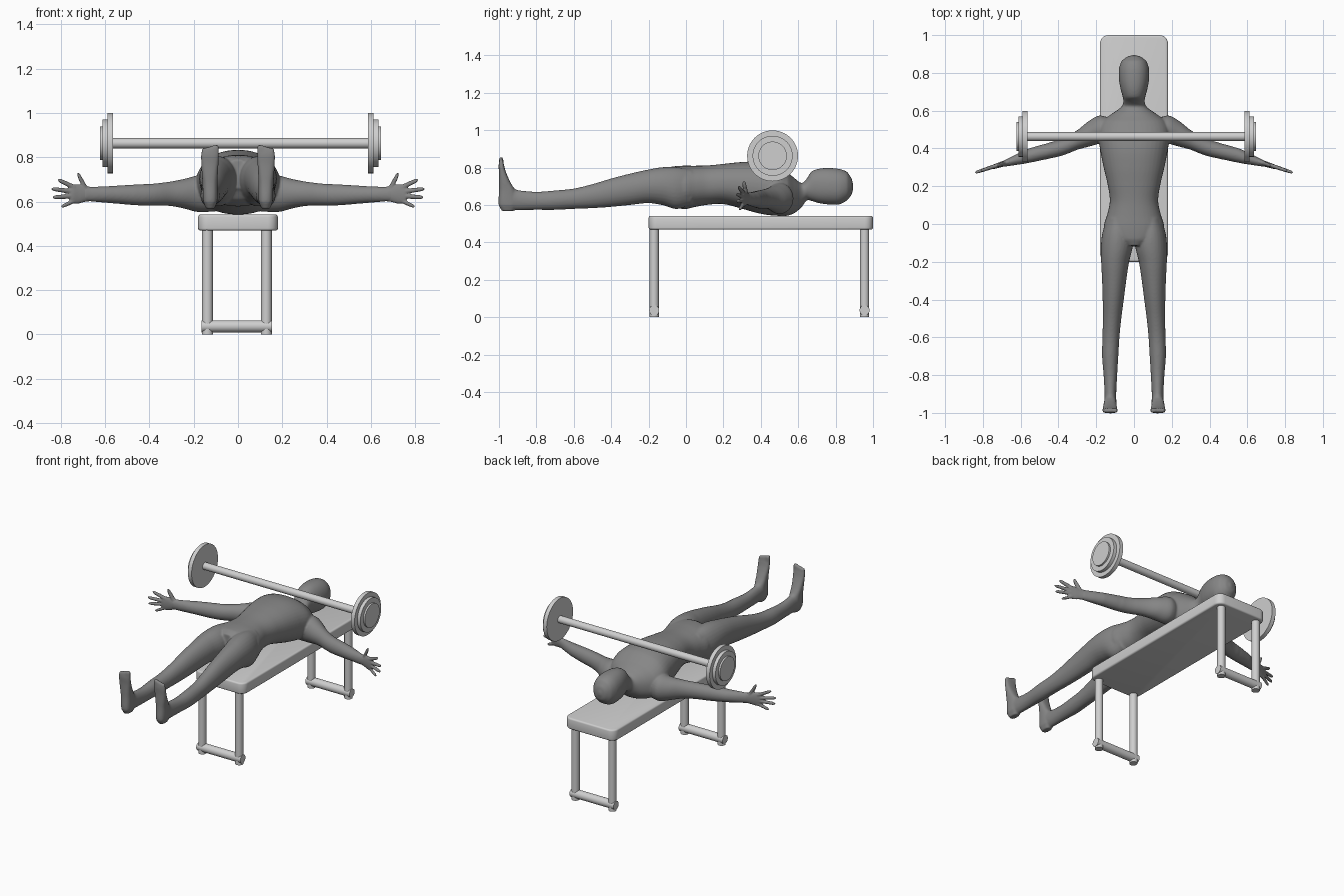
import bpy, bmesh, math
from mathutils import Vector, Matrix


def material(name, v):
    m = bpy.data.materials.new(name)
    m.diffuse_color = (v, v, v, 1)
    return m


LIGHT = material("light grey", 0.62)
BODY = material("mid grey", 0.24)


def finish(name, bm, mat, angle=35):
    bmesh.ops.recalc_face_normals(bm, faces=bm.faces)
    me = bpy.data.meshes.new(name)
    bm.to_mesh(me)
    bm.free()
    ob = bpy.data.objects.new(name, me)
    bpy.context.collection.objects.link(ob)
    me.materials.append(mat)
    bpy.ops.object.select_all(action='DESELECT')
    ob.select_set(True)
    bpy.context.view_layer.objects.active = ob
    bpy.ops.object.shade_smooth_by_angle(angle=math.radians(angle))
    return ob


def rod(bm, a, b, r, n=40):
    a, b = Vector(a), Vector(b)
    d = b - a
    mat = Matrix.Translation((a + b) / 2) @ d.to_track_quat('Z', 'Y').to_matrix().to_4x4()
    bmesh.ops.create_cone(bm, cap_ends=True, segments=n, radius1=r, radius2=r,
                          depth=d.length, matrix=mat)


def loft(bm, axis, rows, side=1, power=2.0, n=28, steps=4):
    """Rows are (station, centre u, radius u, centre v, radius v), smoothly interpolated."""
    rows = [Vector(r) for r in rows]
    path = []
    for i in range(len(rows) - 1):
        p0, p1 = rows[max(i - 1, 0)], rows[i]
        p2, p3 = rows[i + 1], rows[min(i + 2, len(rows) - 1)]
        for k in range(steps):
            t = k / steps
            p = 0.5 * (2 * p1 + (p2 - p0) * t + (2 * p0 - 5 * p1 + 4 * p2 - p3) * t * t
                       + (3 * p1 - p0 - 3 * p2 + p3) * t ** 3)
            p[0] = p1[0] + (p2[0] - p1[0]) * t
            path.append(p)
    path.append(rows[-1])
    rings = []
    for s, cu, ru, cv, rv in path:
        ring = []
        for k in range(n):
            a = 2 * math.pi * k / n
            c, d = math.cos(a), math.sin(a)
            u = cu + ru * math.copysign(abs(c) ** (2 / power), c)
            v = cv + rv * math.copysign(abs(d) ** (2 / power), d)
            x, y, z = {'x': (s, u, v), 'y': (u, s, v), 'z': (u, v, s)}[axis]
            ring.append(bm.verts.new((x * side, y, z)))
        rings.append(ring)
    for r0, r1 in zip(rings, rings[1:]):
        for k in range(n):
            j = (k + 1) % n
            bm.faces.new((r0[k], r0[j], r1[j], r1[k]))
    bm.faces.new(rings[0])
    bm.faces.new(rings[-1])


def span(s, cu, ru, lo, hi):
    return (s, cu, ru, (lo + hi) / 2, (hi - lo) / 2)


def blend(ob, voxel, rounds):
    """Fuse overlapping lofts into one soft skin."""
    m = ob.modifiers.new("fuse", 'REMESH')
    m.mode, m.voxel_size, m.use_smooth_shade = 'VOXEL', voxel, True
    m = ob.modifiers.new("soften", 'SMOOTH')
    m.factor, m.iterations = 0.5, rounds


# Bench top: rounded slab
bm = bmesh.new()
bmesh.ops.create_cube(bm, size=1, matrix=Matrix.Translation((0, 0.4, 0.505))
                      @ Matrix.Diagonal((0.36, 1.2, 0.072, 1)))
upright = [e for e in bm.edges if abs(e.verts[0].co.z - e.verts[1].co.z) > 0.01]
bmesh.ops.bevel(bm, geom=upright, offset=0.045, segments=6, profile=0.5, affect='EDGES')
rim = [e for e in bm.edges if abs(e.verts[0].co.z - e.verts[1].co.z) < 0.001]
bmesh.ops.bevel(bm, geom=rim, offset=0.01, segments=3, profile=0.5, affect='EDGES')
finish("bench_top", bm, LIGHT)

# Bench legs: two tubular frames with a floor bar
for name, y in (("front_leg_frame", -0.17), ("back_leg_frame", 0.955)):
    bm = bmesh.new()
    for x in (-0.138, 0.128):
        rod(bm, (x, y, 0), (x, y, 0.48), 0.0245, 24)
    rod(bm, (-0.164, y, 0.037), (0.154, y, 0.037), 0.027, 24)
    finish(name, bm, LIGHT)

# Barbell: bar and stepped discs
BX, BY, BZ = 0.011, 0.463, 0.863
bm = bmesh.new()
rod(bm, (BX - 0.58, BY, BZ), (BX + 0.58, BY, BZ), 0.023)
finish("barbell_bar", bm, LIGHT)
for name, s in (("left_weights", -1), ("right_weights", 1)):
    bm = bmesh.new()
    for x0, x1, r in ((0.575, 0.601, 0.136), (0.600, 0.623, 0.107), (0.622, 0.634, 0.076)):
        rod(bm, (BX + s * x0, BY, BZ), (BX + s * x1, BY, BZ), r, 64)
    finish(name, bm, LIGHT)

# Body: torso with neck and head
bm = bmesh.new()
loft(bm, 'y', [span(y, 0, w, lo, hi) for y, w, lo, hi in (
    (-0.115, 0.05, 0.66, 0.79), (-0.08, 0.13, 0.61, 0.805), (-0.02, 0.16, 0.578, 0.81),
    (0.05, 0.142, 0.59, 0.81), (0.12, 0.128, 0.602, 0.812), (0.2, 0.138, 0.605, 0.82),
    (0.3, 0.161, 0.58, 0.83), (0.4, 0.18, 0.553, 0.832), (0.48, 0.19, 0.543, 0.815),
    (0.545, 0.17, 0.543, 0.775), (0.585, 0.115, 0.56, 0.74), (0.62, 0.068, 0.59, 0.717),
    (0.645, 0.057, 0.625, 0.74), (0.67, 0.059, 0.622, 0.779), (0.71, 0.07, 0.61, 0.794),
    (0.76, 0.079, 0.603, 0.798), (0.82, 0.08, 0.603, 0.793), (0.862, 0.066, 0.625, 0.777),
    (0.886, 0.037, 0.655, 0.742), (0.894, 0.01, 0.685, 0.71))], power=2.2, n=40)

for s in (-1, 1):
    # Legs
    loft(bm, 'y', [span(*r) for r in (
        (0.03, 0.085, 0.06, 0.60, 0.79), (-0.05, 0.088, 0.08, 0.578, 0.803),
        (-0.12, 0.091, 0.084, 0.598, 0.803), (-0.2, 0.1, 0.074, 0.61, 0.79),
        (-0.3, 0.105, 0.064, 0.60, 0.768), (-0.4, 0.11, 0.056, 0.59, 0.742),
        (-0.5, 0.116, 0.049, 0.583, 0.712), (-0.6, 0.122, 0.045, 0.579, 0.688),
        (-0.7, 0.126, 0.043, 0.574, 0.678), (-0.8, 0.125, 0.036, 0.574, 0.671),
        (-0.9, 0.125, 0.031, 0.573, 0.68), (-0.94, 0.125, 0.031, 0.574, 0.70),
        (-0.98, 0.125, 0.028, 0.58, 0.70))], side=s)
    # Feet
    loft(bm, 'z', [span(*r) for r in (
        (0.568, 0.125, 0.02, -0.985, -0.92), (0.60, 0.125, 0.032, -1.002, -0.90),
        (0.68, 0.126, 0.034, -1.0, -0.915), (0.72, 0.127, 0.036, -1.0, -0.938),
        (0.77, 0.127, 0.039, -1.0, -0.96), (0.81, 0.127, 0.041, -1.002, -0.972),
        (0.832, 0.126, 0.037, -1.0, -0.976))], side=s, power=2.6)
    # Toes
    for k in range(5):
        x, top, r = 0.097 + 0.0145 * k, 0.857 - 0.004 * k, (0.011 if k == 0 else 0.0085)
        loft(bm, 'z', [(0.81, x, r, -0.988, 0.012), (top - 0.008, x, r, -0.988, 0.012),
                       (top, x, r * 0.5, -0.988, 0.006)], side=s, n=10)
    # Arms
    loft(bm, 'x', [(0.10, 0.49, 0.06, 0.635, 0.08), (0.18, 0.50, 0.075, 0.635, 0.083),
                   (0.24, 0.477, 0.068, 0.635, 0.068), (0.30, 0.445, 0.052, 0.635, 0.056),
                   (0.36, 0.416, 0.047, 0.632, 0.051), (0.41, 0.398, 0.044, 0.63, 0.049),
                   (0.46, 0.385, 0.042, 0.63, 0.047), (0.56, 0.361, 0.038, 0.631, 0.040),
                   (0.62, 0.342, 0.029, 0.632, 0.036), (0.67, 0.326, 0.020, 0.633, 0.033),
                   (0.70, 0.316, 0.014, 0.634, 0.033)], side=s)
blend(finish("body", bm, BODY, 180), 0.006, 6)


# Hands: flat palm, four fingers and a thumb
def hand_y(x):
    return 0.326 - 0.31 * (x - 0.67)


for name, s in (("left_hand", -1), ("right_hand", 1)):
    bm = bmesh.new()
    loft(bm, 'x', [(x, hand_y(x), ry, 0.634, rz) for x, ry, rz in (
        (0.655, 0.019, 0.032), (0.69, 0.016, 0.036), (0.72, 0.014, 0.043),
        (0.748, 0.012, 0.042), (0.76, 0.007, 0.034))], side=s)
    for x0, z0, x1, z1, r in ((0.735, 0.663, 0.812, 0.697, 0.0105),
                              (0.74, 0.644, 0.842, 0.657, 0.0105),
                              (0.74, 0.625, 0.836, 0.619, 0.0105),
                              (0.73, 0.606, 0.798, 0.577, 0.0095),
                              (0.68, 0.648, 0.724, 0.722, 0.0115)):
        d = Vector((x1 - x0, 0, z1 - z0))
        rows = []
        for t, f in ((0, 1.1), (0.5, 1), (0.88, 0.85), (1, 0.4)):
            x = x0 + d.x * t
            stretch = min(d.length / d.x, 1.8)
            rows.append((x, hand_y(x), r * f, z0 + d.z * t, r * f * stretch))
        loft(bm, 'x', rows, side=s, n=12)
    blend(finish(name, bm, BODY, 180), 0.004, 3)
